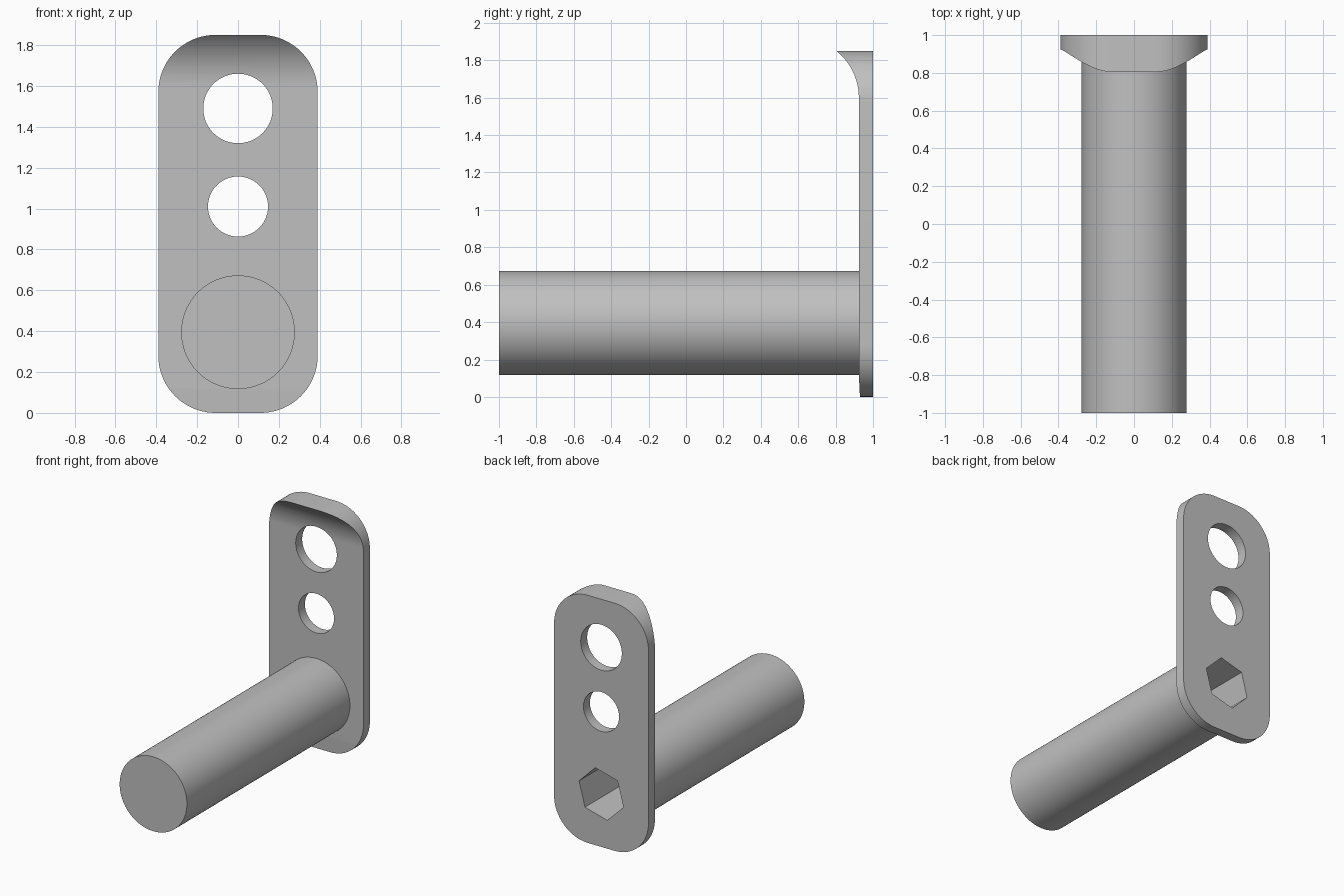
import bpy
from math import sin, cos, pi, radians
from mathutils import Vector

cube = bpy.data.objects.get("Cube")
if cube:
    bpy.data.objects.remove(cube, do_unlink=True)

steel = bpy.data.materials.new("grey_steel")
steel.use_nodes = True
grey = (0.53, 0.53, 0.53, 1)
steel.diffuse_color = grey
steel.node_tree.nodes["Principled BSDF"].inputs["Base Color"].default_value = grey


def arc(cx, cy, r, start, end, steps):
    """Points on an arc, angles in degrees."""
    angles = [radians(start + (end - start) * i / steps) for i in range(steps + 1)]
    return [(cx + r * cos(a), cy + r * sin(a)) for a in angles]


def prism(name, points, axis, lo, hi):
    """Extrude a profile along y (profile in x, z) or x (profile in y, z)."""
    def place(p, t):
        return (p[0], t, p[1]) if axis == "y" else (t, p[0], p[1])
    n = len(points)
    verts = [place(p, t) for t in (lo, hi) for p in points]
    faces = [list(range(n)), list(range(2 * n - 1, n - 1, -1))]
    faces += [(i, n + i, n + (i + 1) % n, (i + 1) % n) for i in range(n)]
    mesh = bpy.data.meshes.new(name)
    mesh.from_pydata(verts, [], faces)
    # Turn the shell outward when the profile runs the other way
    centre = sum((Vector(v) for v in verts), Vector()) / len(verts)
    cap = mesh.polygons[0]
    if cap.normal.dot(cap.center - centre) < 0:
        mesh.flip_normals()
    mesh.materials.append(steel)
    obj = bpy.data.objects.new(name, mesh)
    bpy.context.collection.objects.link(obj)
    return obj


def select(obj):
    bpy.ops.object.select_all(action="DESELECT")
    obj.select_set(True)
    bpy.context.view_layer.objects.active = obj


def cut(obj, tool, operation="DIFFERENCE"):
    mod = obj.modifiers.new("cut", "BOOLEAN")
    mod.operation, mod.solver, mod.object = operation, "EXACT", tool
    select(obj)
    bpy.ops.object.modifier_apply(modifier=mod.name)


def circle(x, z, r, steps=96):
    return arc(x, z, r, 0, 360, steps)[:-1]


# Plate: side profile with flared top lip, trimmed to a rounded outline
lip = arc(0.604, 1.6, 0.32, 0, 51.4, 20)
profile = [(1, 0), (0.93, 0), (0.924, 0.12)] + lip[:-1] + [(0.805, 1.85), (1, 1.85)]
plate = prism("mounting_plate", profile, "x", -0.5, 0.5)

half, height, r = 0.39, 1.85, 0.28
outline = []
for i, (sx, z) in enumerate([(1, height - r), (-1, height - r), (-1, r), (1, r)]):
    outline += arc(sx * (half - r), z, r, 90 * i, 90 * i + 90, 20)
trim = prism("outline_cutter", outline, "y", 0.5, 1.2)
cut(plate, trim, "INTERSECT")

# Peg
peg = prism("round_peg", circle(0, 0.395, 0.278), "y", -1, 0.96)

# Two through holes and the hexagonal socket in the back
upper = prism("upper_hole_cutter", circle(0, 1.49, 0.17), "y", 0.5, 1.2)
lower = prism("lower_hole_cutter", circle(0, 1.01, 0.147), "y", 0.5, 1.2)
hexagon = arc(0, 0.395, 0.19, 15, 375, 6)[:-1]
socket = prism("socket_cutter", hexagon, "y", 0.3, 1.2)
for tool in (upper, lower, socket):
    cut(plate, tool)
cut(peg, socket)

for tool in (trim, upper, lower, socket):
    bpy.data.objects.remove(tool, do_unlink=True)

for obj in (plate, peg):
    select(obj)
    bpy.ops.object.shade_smooth_by_angle(angle=radians(30))
